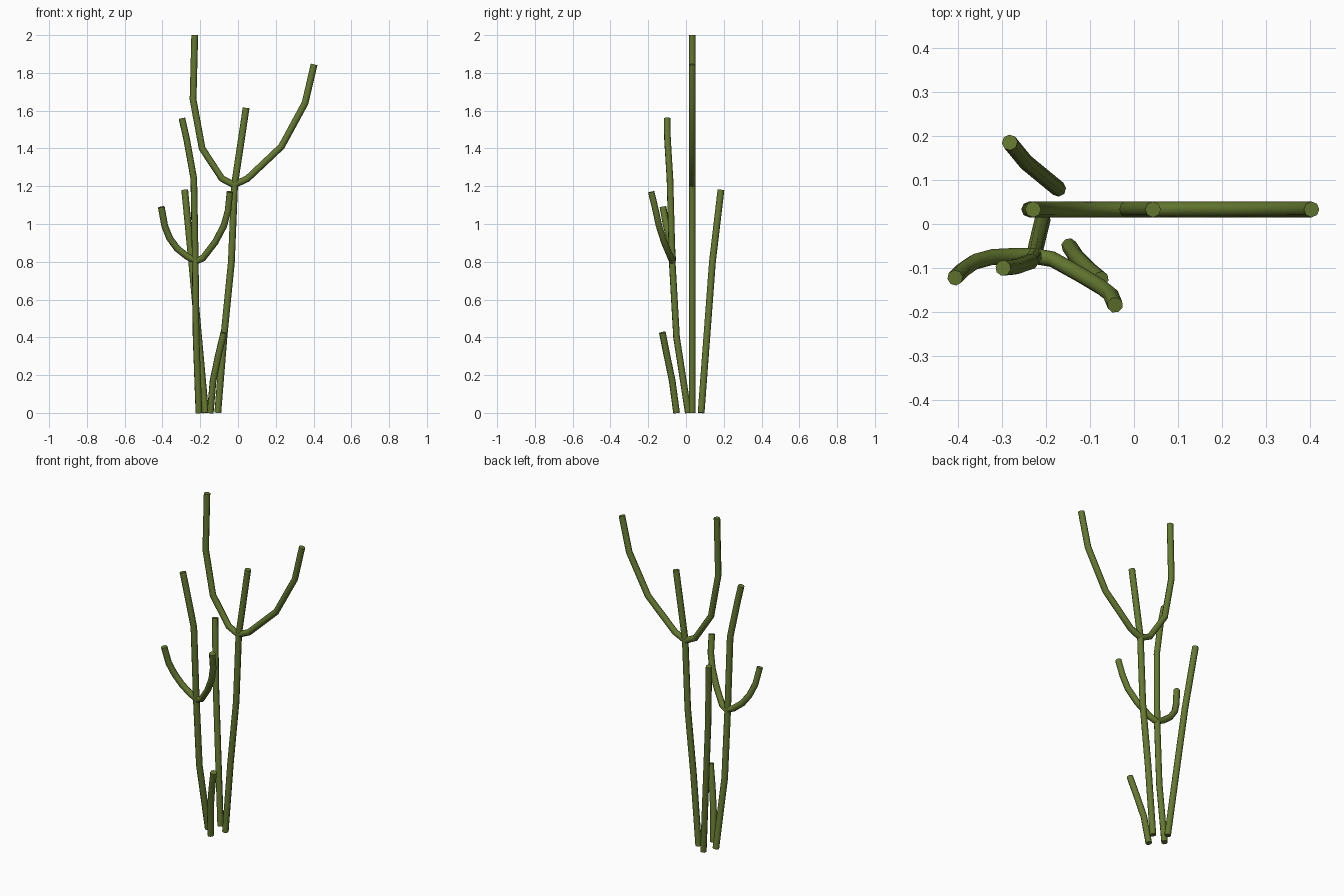
import bpy

# Remove the default cube
cube = bpy.data.objects.get("Cube")
if cube:
    bpy.data.objects.remove(cube, do_unlink=True)

# Cactus skin
green = bpy.data.materials.new("olive_green")
green.use_nodes = True
colour = (0.13, 0.19, 0.03, 1)
green.diffuse_color = colour
bsdf = green.node_tree.nodes["Principled BSDF"]
bsdf.inputs["Base Color"].default_value = colour
bsdf.inputs["Roughness"].default_value = 0.8


def stem(name, points, radius=0.018):
    """Eight-sided capped tube along a bent path, smooth around its sides."""
    curve = bpy.data.curves.new(name, "CURVE")
    curve.dimensions = "3D"
    curve.bevel_depth = radius
    curve.bevel_resolution = 2
    curve.use_fill_caps = True
    spline = curve.splines.new("POLY")
    spline.points.add(len(points) - 1)
    for p, co in zip(spline.points, points):
        p.co = (*co, 1)
    curve.materials.append(green)
    obj = bpy.data.objects.new(name, curve)
    bpy.context.scene.collection.objects.link(obj)
    bpy.ops.object.select_all(action="DESELECT")
    obj.select_set(True)
    bpy.context.view_layer.objects.active = obj
    bpy.ops.object.convert(target="MESH")
    bpy.ops.object.shade_smooth_by_angle(angle=0.9)
    return obj


def flat(y, path):
    """Path lying in one plane facing the front."""
    return [(x, y, z) for x, z in path]


# Tall stem with its two big arms
MID = 0.033
stem("tall_stem", flat(MID, [(-.107, 0), (-.073, .42), (-.035, .8), (-.018, 1.21), (.043, 1.615)]))
stem("tall_right_arm", flat(MID, [(-.02, 1.208), (-.085, 1.24), (-.19, 1.4), (-.238, 1.66), (-.229, 2)]))
stem("tall_left_arm", flat(MID, [(-.02, 1.208), (.05, 1.24), (.23, 1.41), (.355, 1.64), (.403, 1.845)]))

# Straight back stem
stem("back_stem", [(-.172, .08, 0), (-.245, .14, .8), (-.282, .185, 1.18)])

# Front stem with its two small arms
stem("front_stem", [(-.207, .012, 0), (-.222, -.05, .4), (-.226, -.073, .8),
                    (-.234, -.085, 1.24), (-.272, -.098, 1.45), (-.297, -.1, 1.56)])
stem("front_right_arm", [(-.22, -.072, .805), (-.265, -.072, .825), (-.322, -.075, .87),
                         (-.362, -.086, .925), (-.388, -.104, .99), (-.406, -.122, 1.09)])
stem("front_left_arm", [(-.23, -.072, .8), (-.185, -.08, .82), (-.12, -.116, .905),
                        (-.075, -.143, .99), (-.053, -.16, 1.07), (-.043, -.184, 1.17)])

# Short young shoot
stem("short_shoot", [(-.147, -.05, 0), (-.132, -.073, .17), (-.105, -.1, .3), (-.075, -.125, .425)])
